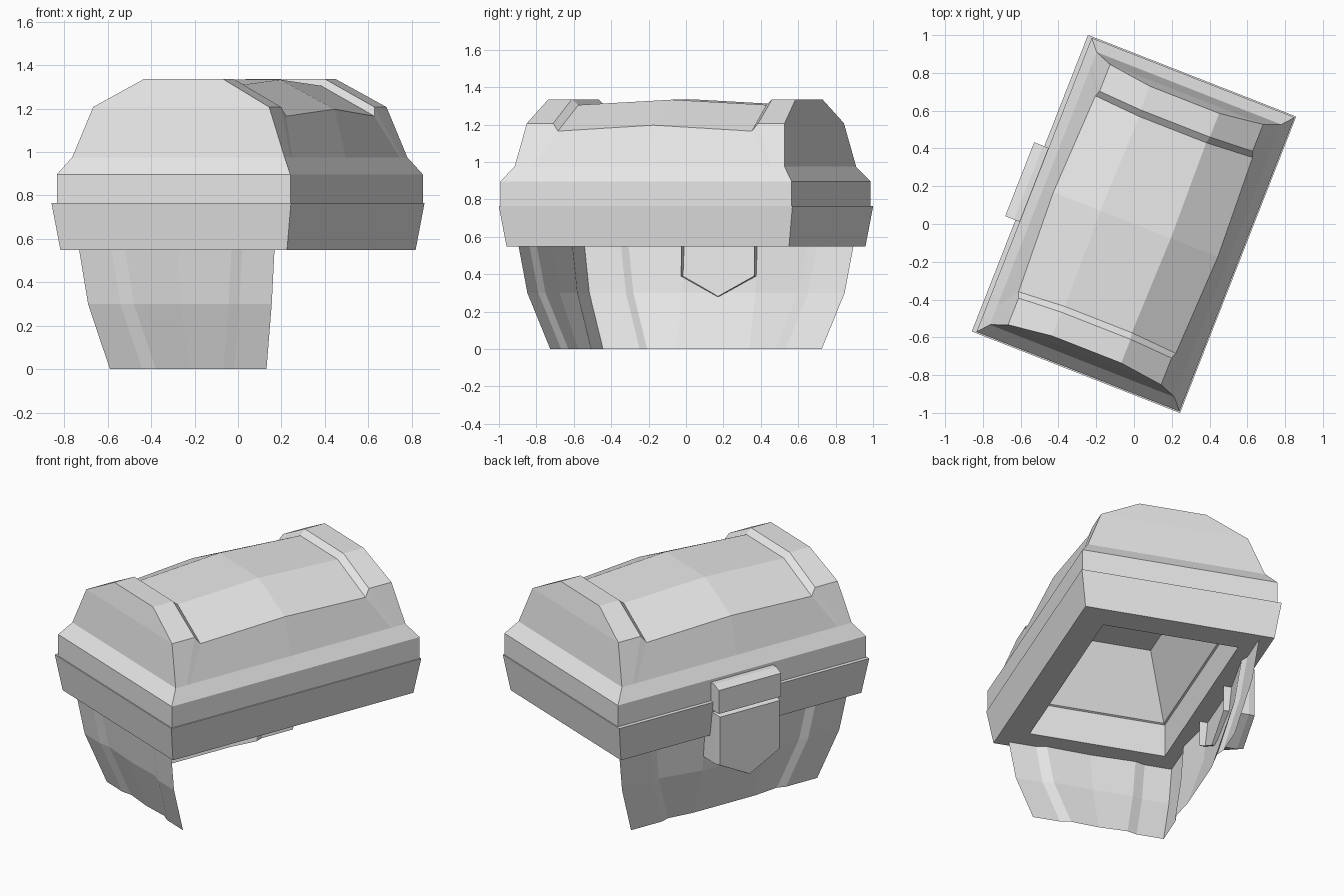
import bpy, bmesh, math
from mathutils import Matrix

cube = bpy.data.objects.get("Cube")
if cube:
    bpy.data.objects.remove(cube, do_unlink=True)

TURN = Matrix.Rotation(math.radians(-21.4), 4, 'Z')

grey = bpy.data.materials.new("light_grey")
grey.use_nodes = True
grey.diffuse_color = (0.8, 0.8, 0.8, 1)
grey.node_tree.nodes["Principled BSDF"].inputs["Base Color"].default_value = (0.8, 0.8, 0.8, 1)


def cap(bm, row):
    """Close a symmetric row with flat crosswise strips."""
    n = len(row)
    for i in range((n - 1) // 2):
        corners = dict.fromkeys((i, i + 1, n - 2 - i, n - 1 - i))
        bm.faces.new([row[k] for k in corners])


def loft(name, rows, closed=False, cap_start=False, cap_end=False):
    """Skin a list of equally long point rows with flat faces."""
    bm = bmesh.new()
    grid = [[bm.verts.new(p) for p in row] for row in rows]
    n = len(grid[0])
    for lower, upper in zip(grid, grid[1:]):
        for i in range(n if closed else n - 1):
            j = (i + 1) % n
            bm.faces.new((lower[i], lower[j], upper[j], upper[i]))
    if cap_start:
        cap(bm, grid[0])
    if cap_end:
        cap(bm, grid[-1])
    bmesh.ops.recalc_face_normals(bm, faces=bm.faces)
    bm.transform(TURN)
    mesh = bpy.data.meshes.new(name)
    bm.to_mesh(mesh)
    bm.free()
    mesh.materials.append(grey)
    obj = bpy.data.objects.new(name, mesh)
    bpy.context.collection.objects.link(obj)


def rectangle(a, b, z):
    return [(-a, -b, z), (a, -b, z), (a, b, z), (-a, b, z)]


# Rim with its hollow inside, from ceiling down and round to the outer ledge
rim = [(0.25, 0.45, 1.1), (0.39, 0.635, 0.755), (0.4, 0.645, 0.75), (0.4, 0.645, 0.548),
       (0.56, 0.811, 0.548), (0.592, 0.843, 0.765), (0.56, 0.825, 0.765)]
loft("rim", [rectangle(*r) for r in rim], closed=True, cap_start=True)

# Barrel lid: sections along the length, recessed between the two bands
edge = [(0.577, 0.765), (0.577, 0.897), (0.525, 0.975)]
band = edge + [(0.435, 1.207), (0.197, 1.335)]
recess = edge + [(0.447, 1.165), (0.19, 1.305)]
middle = edge + [(0.468, 1.197), (0.2, 1.333)]
LID_SHIFT = 0.009


def section(profile, ys):
    right = [(x, y, z) for (x, z), y in zip(profile, ys)]
    both = right + [(-x, y, z) for x, y, z in reversed(right)]
    return [(x + LID_SHIFT, y, z) for x, y, z in both]


half = [section(band, [0.836, 0.836, 0.775, 0.74, 0.71]),
        section(band, [0.7, 0.7, 0.7, 0.588, 0.575]),
        section(recess, [0.68, 0.68, 0.68, 0.557, 0.54])]
mirrored = [[(x, -y, z) for x, y, z in row] for row in reversed(half)]
loft("lid", half + [section(middle, [0] * 5)] + mirrored, cap_start=True, cap_end=True)

# Lower body: two tapered walls with corner posts; the side swells behind the latch
levels = [(0.387, 0.628, 0, 0), (0.454, 0.733, 0.3, 0.03), (0.483, 0.772, 0.55, 0.025)]


def wall_row(half_width, post, strip, panel):
    outer = [(half_width, 0), (half_width - post, 0), (half_width - post - strip, 0.018)]
    return [(-u, d) for u, d in outer] + panel + [(u, d) for u, d in reversed(outer)]


loft("end_wall", [[(u, -b + d, z) for u, d in wall_row(a, 0.16, 0.06, [(0, 0.008)])]
                  for a, b, z, swell in levels])
loft("side_wall", [[(-a + d, u, z) for u, d in
                    wall_row(b, 0.21, 0.05, [(-0.21, -swell), (0.21, -swell)])]
                   for a, b, z, swell in levels])

# Latch: pointed plate, open at the back, with a hinged block above
shield = [(0.21, 0.7), (0.21, 0.39), (0, 0.28), (-0.21, 0.39), (-0.21, 0.7)]
plate = [[(x, y * s, 0.5 + (z - 0.5) * s) for y, z in shield]
         for x, s in ((-0.46, 1), (-0.61, 1), (-0.648, 0.96))]
loft("latch_plate", plate, closed=True, cap_end=True)

block = [(-0.55, 0.715), (-0.65, 0.715), (-0.65, 0.86), (-0.6, 0.88), (-0.55, 0.88)]
loft("latch_block", [[(x, y, z) for x, z in block] for y in (-0.21, 0.21)],
     closed=True, cap_start=True, cap_end=True)
